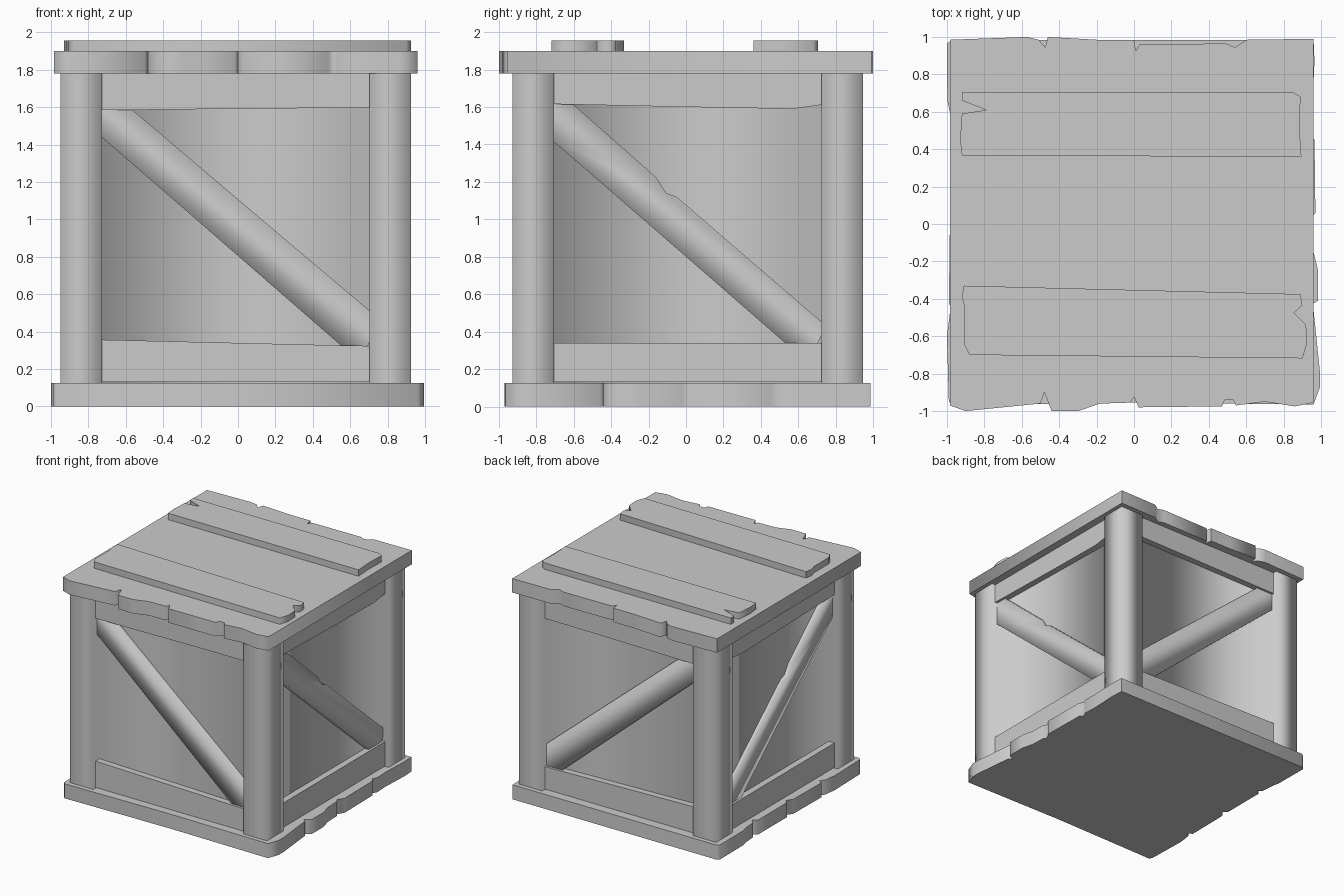
import bpy, bmesh, math

CX, CY = -0.012, 0.009      # centre of the inner frame


def prism(name, pts, a, b, place, skip=(), caps=True, angle=80):
    """Extrude a 2D outline from depth a to b; place(u, v, depth) gives xyz."""
    bm = bmesh.new()
    lo = [bm.verts.new(place(u, v, a)) for u, v in pts]
    hi = [bm.verts.new(place(u, v, b)) for u, v in pts]
    n = len(pts)
    for i in range(n):
        if i not in skip:
            j = (i + 1) % n
            bm.faces.new((lo[i], lo[j], hi[j], hi[i]))
    if caps:
        bm.faces.new(lo[::-1])
        bm.faces.new(hi)
    bmesh.ops.recalc_face_normals(bm, faces=bm.faces)
    me = bpy.data.meshes.new(name)
    bm.to_mesh(me)
    bm.free()
    for p in me.polygons:
        p.use_smooth = True
    if angle:
        me.set_sharp_from_angle(angle=math.radians(angle))
    ob = bpy.data.objects.new(name, me)
    bpy.context.collection.objects.link(ob)
    return ob


def flat(u, v, d):
    return (u, v, d)


# Base slab with chipped left and right edges
base = [(-0.97, -0.97), (0, -0.955), (0.96, -0.965), (0.995, -0.87), (0.995, -0.8),
        (0.96, -0.46), (0.93, -0.44), (0.985, -0.41), (0.985, -0.25), (0.96, -0.15),
        (0.955, -0.02), (0.935, 0.01), (0.97, 0.06), (0.965, 0.45), (0.94, 0.48),
        (0.96, 0.52), (0.955, 0.65), (0.965, 0.87), (0.96, 0.985),
        (-0.97, 0.985), (-1, 0.965), (-0.998, 0.66), (-0.985, 0.6), (-0.975, 0.48),
        (-0.945, 0.45), (-0.98, 0.42), (-0.98, 0.03), (-0.95, 0), (-0.985, -0.05),
        (-0.99, -0.43), (-0.95, -0.45), (-0.985, -0.48), (-1, -0.6), (-0.99, -0.95)]
prism("base_slab", base, 0, 0.125, flat)

# Lid slab with chipped front and back edges
lid = [(-0.985, -0.97), (-0.9, -1), (-0.5, -0.96), (-0.48, -0.9), (-0.44, -1),
       (-0.3, -1), (-0.18, -0.96), (-0.02, -0.955), (0, -0.925), (0.025, -0.98),
       (0.47, -0.975), (0.485, -0.94), (0.53, -0.94), (0.545, -0.97), (0.7, -0.95),
       (0.86, -0.975), (0.96, -0.955), (0.96, 0.99), (0.6, 0.985), (0.54, 0.945),
       (0.49, 0.965), (0.03, 0.96), (0.01, 0.925), (0, 0.985), (-0.2, 0.985),
       (-0.46, 1), (-0.475, 0.945), (-0.51, 0.985), (-0.57, 1), (-0.985, 0.985)]
prism("lid_slab", lid, 1.78, 1.9, flat)

# Two battens on the lid
back_batten = [(-0.92, 0.705), (0.85, 0.705), (0.89, 0.68), (0.885, 0.5), (0.895, 0.36),
               (-0.92, 0.365), (-0.93, 0.45), (-0.92, 0.59), (-0.79, 0.61), (-0.92, 0.66)]
front_batten = [(-0.91, -0.33), (0.89, -0.375), (0.9, -0.435), (0.855, -0.475),
                (0.92, -0.54), (0.925, -0.64), (0.9, -0.718), (-0.88, -0.7),
                (-0.905, -0.65), (-0.905, -0.45), (-0.92, -0.39)]
prism("back_lid_batten", back_batten, 1.9, 1.955, flat)
prism("front_lid_batten", front_batten, 1.9, 1.955, flat)

# Body: one soft-shaded wall with corner posts and a recessed panel on each side
OUT, IN, PANEL = 0.937, 0.715, 0.85
corner = [(-IN, -PANEL), (IN, -PANEL), (IN, -OUT), (OUT, -OUT), (OUT, -IN)]
body = []
for k in range(4):
    c, s = round(math.cos(k * math.pi / 2)), round(math.sin(k * math.pi / 2))
    body += [(CX + x * c - y * s, CY + x * s + y * c) for x, y in corner]
walls = prism("posts_and_panels", body, 0.11, 1.79, flat, caps=False, angle=None)
if walls.data.polygons[0].normal.y > 0:
    walls.data.flip_normals()

# Rail and brace outlines: (position along the side, height)
x_side = {
    "lower_rail": [(-0.75, 0.13), (0.73, 0.13), (0.73, 0.323), (0.55, 0.326), (-0.75, 0.357)],
    "upper_rail": [(-0.75, 1.785), (-0.75, 1.583), (0.2, 1.593), (0.73, 1.597), (0.73, 1.785)],
    "upper_edge": [(-0.7, 1.7), (0.75, 0.472)],
    "lower_edge": [(0.66, 0.23), (-0.77, 1.475)]}
y_side = {
    "lower_rail": [(-0.73, 0.13), (0.75, 0.13), (0.75, 0.34), (-0.73, 0.34)],
    "upper_rail": [(-0.73, 1.785), (-0.73, 1.616), (0, 1.6), (0.57, 1.59),
                   (0.75, 1.615), (0.75, 1.785)],
    "upper_edge": [(-0.7, 1.7), (-0.16, 1.225), (-0.105, 1.14), (-0.05, 1.12), (0.75, 0.43)],
    "lower_edge": [(0.65, 0.235), (-0.75, 1.453)]}


# Rails and diagonal brace on every side; opposite sides mirror each other
for side, s, shape, axis in (("front", -1, x_side, 0), ("back", 1, x_side, 0),
                             ("left", -1, y_side, 1), ("right", 1, y_side, 1)):
    def place(u, v, d, s=s, axis=axis):
        return (u, CY + s * d, v) if axis == 0 else (CX + s * d, u, v)

    for rail in ("lower_rail", "upper_rail"):
        prism(f"{side}_{rail}", shape[rail], 0.83, 0.905, place)
    up, low = shape["upper_edge"], shape["lower_edge"]
    outline = up + low
    prism(f"{side}_diagonal_brace", outline, 0.82, 0.885, place,
          skip=(len(up) - 1, len(outline) - 1), angle=None)
